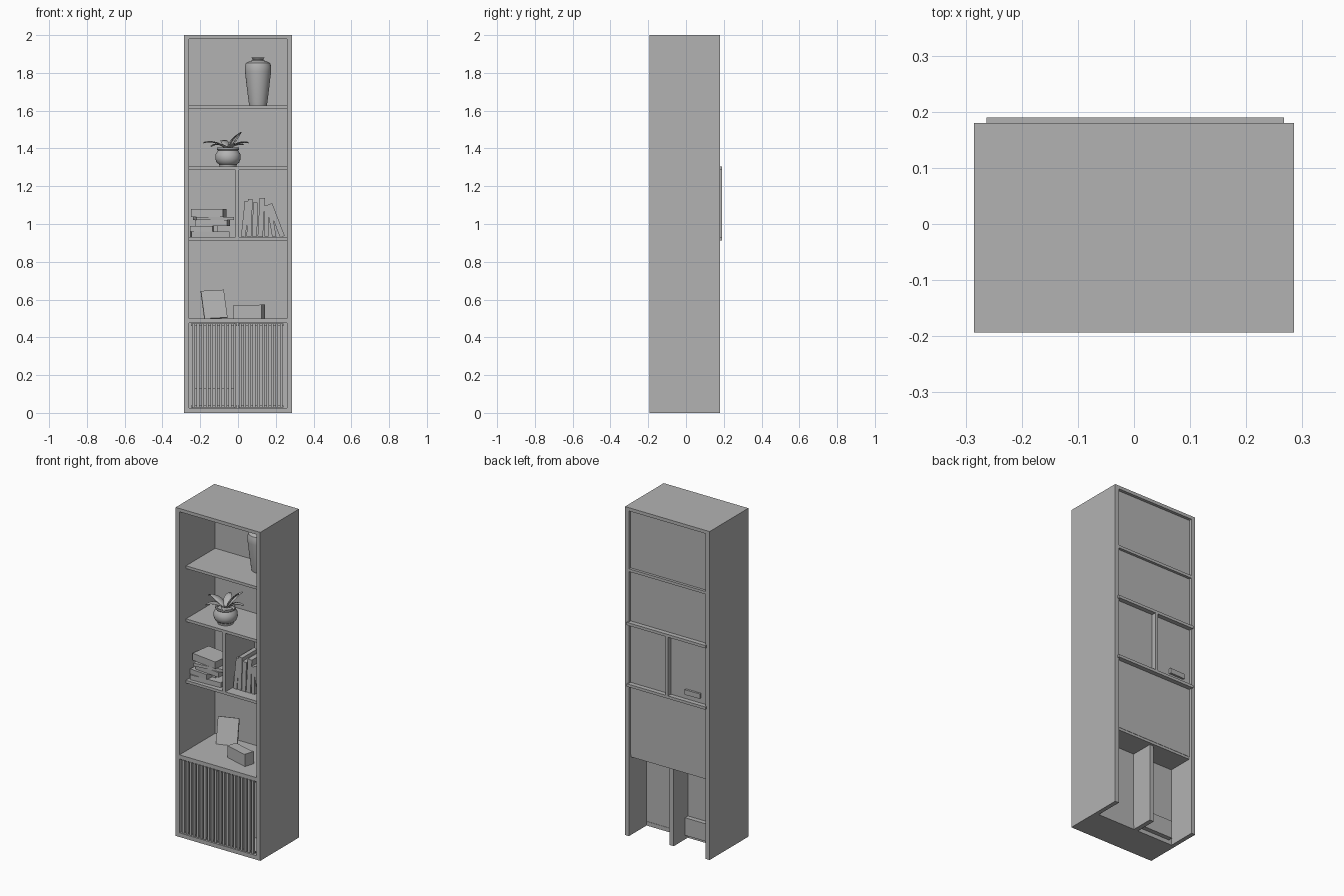
import bpy, bmesh
from math import sin, cos, pi, radians
from mathutils import Matrix, Vector

if "Cube" in bpy.data.objects:
    bpy.data.objects.remove(bpy.data.objects["Cube"])

grey = bpy.data.materials.new("matte grey")
grey.use_nodes = True
grey.diffuse_color = (0.45, 0.45, 0.45, 1)
grey.node_tree.nodes["Principled BSDF"].inputs["Base Color"].default_value = (0.45, 0.45, 0.45, 1)


def add_object(name, bm, smooth=False):
    bmesh.ops.recalc_face_normals(bm, faces=bm.faces)
    mesh = bpy.data.meshes.new(name)
    bm.to_mesh(mesh)
    bm.free()
    mesh.materials.append(grey)
    obj = bpy.data.objects.new(name, mesh)
    bpy.context.collection.objects.link(obj)
    if smooth:
        bpy.ops.object.select_all(action="DESELECT")
        obj.select_set(True)
        bpy.context.view_layer.objects.active = obj
        bpy.ops.object.shade_smooth_by_angle(angle=radians(40))
    return obj


def block(name, x, y, z):
    """Box from (low, high) pairs."""
    bm = bmesh.new()
    bmesh.ops.create_cube(bm, size=1)
    for v in bm.verts:
        v.co = [lo + (c + 0.5) * (hi - lo) for c, (lo, hi) in zip(v.co, (x, y, z))]
    return add_object(name, bm)


def standing(name, size, base, yaw=0, pitch=0, roll=0):
    """Box turned about the centre of its base."""
    half = [s / 2 for s in size[:2]]
    obj = block(name, (-half[0], half[0]), (-half[1], half[1]), (0, size[2]))
    turn = (Matrix.Rotation(radians(yaw), 4, "Z") @ Matrix.Rotation(radians(roll), 4, "Y")
            @ Matrix.Rotation(radians(pitch), 4, "X"))
    obj.data.transform(Matrix.Translation(base) @ turn)
    return obj


def lathe(name, profile, base):
    """Turn (radius, height) points round a vertical axis."""
    bm = bmesh.new()
    verts = [bm.verts.new((r, 0, z)) for r, z in profile]
    edges = [bm.edges.new(pair) for pair in zip(verts, verts[1:])]
    bmesh.ops.spin(bm, geom=verts + edges, cent=(0, 0, 0), axis=(0, 0, 1),
                   angle=2 * pi, steps=32, use_duplicate=False)
    bmesh.ops.remove_doubles(bm, verts=bm.verts, dist=0.0001)
    bmesh.ops.translate(bm, verts=bm.verts, vec=base)
    return add_object(name, bm, smooth=True)


def leaf(name, base, heading, length, rise, droop):
    """Arched, pointed blade."""
    bm = bmesh.new()
    out = Vector((cos(heading), sin(heading), 0))
    side = Vector((-sin(heading), cos(heading), 0))
    rows = []
    for i in range(9):
        t = i / 8
        mid = Vector(base) + out * length * t + Vector((0, 0, rise * t - droop * t * t))
        width = 0.004 + 0.02 * sin(pi * t ** 0.8) * (1 - 0.2 * t)
        rows.append([bm.verts.new(mid + side * width * s + Vector((0, 0, 0.005 * abs(s))))
                     for s in (-1, 0, 1)])
    for a, b in zip(rows, rows[1:]):
        for k in range(2):
            bm.faces.new((a[k], a[k + 1], b[k + 1], b[k]))
    obj = add_object(name, bm, smooth=True)
    solid = obj.modifiers.new("thickness", "SOLIDIFY")
    solid.thickness = 0.002


FRONT, BACK = -0.193, 0.18
INSIDE = (-0.259, 0.259)

# Carcass
for side, s in (("right", -1), ("left", 1)):
    block(side + "_side_panel", sorted((s * 0.259, s * 0.285)), (FRONT, BACK), (0, 2))
block("top_panel", INSIDE, (FRONT, BACK), (1.98, 2))
block("upper_back_panel", INSIDE, (0.15, 0.162), (0.49, 1.98))
block("cupboard_top", INSIDE, (FRONT, 0.16), (0.475, 0.5))
block("floor_panel", INSIDE, (FRONT, 0.01), (0, 0.025))
block("cupboard_back", INSIDE, (-0.004, 0.008), (0.003, 0.475))
block("cupboard_divider", (-0.019, 0.009), (-0.172, 0.145), (0, 0.475))

# Shelves and middle divider
for name, z, back in (("lower_shelf", 0.913, 0.19), ("middle_shelf", 1.287, 0.19),
                      ("upper_shelf", 1.61, 0.178)):
    block(name, (-0.263, 0.267), (-0.13, back), (z, z + 0.017))
block("shelf_divider", (-0.012, 0.006), (-0.13, 0.19), (0.928, 1.29))

# Slatted doors
for side, left, right in (("right", -0.248, -0.006), ("left", 0.0, 0.242)):
    count = 10
    pitch = (right - left) / count
    for i in range(count):
        x = left + pitch * (i + 0.5)
        block(f"{side}_door_slat_{i + 1}", (x - 0.007, x + 0.007), (-0.19, -0.174), (0.028, 0.472))
    for level, z in (("bottom", 0.028), ("top", 0.46)):
        block(f"{side}_door_{level}_rail", (left, right), (-0.18, -0.174), (z, z + 0.012))

# Storage box inside the cupboard
block("storage_box", (-0.24, -0.012), (-0.1, 0.037), (0.025, 0.132))

# Vase
lathe("vase", [(0, 0), (0.046, 0), (0.05, 0.02), (0.06, 0.1), (0.069, 0.18), (0.07, 0.205),
               (0.064, 0.225), (0.045, 0.235), (0.03, 0.239), (0.028, 0.245), (0.036, 0.255),
               (0.03, 0.255), (0.022, 0.243), (0.022, 0.22), (0, 0.2)], (0.106, 0.06, 1.627))

# Potted plant
pot = Vector((-0.053, -0.043, 1.304))
lathe("plant_pot", [(0, 0), (0.045, 0), (0.047, 0.012), (0.06, 0.022), (0.067, 0.042),
                    (0.066, 0.065), (0.056, 0.08), (0.053, 0.085), (0.058, 0.09), (0.058, 0.1),
                    (0.05, 0.1), (0.047, 0.085), (0, 0.083)], pot)
crown = pot + Vector((0, 0, 0.085))
for i, (angle, length, rise, droop) in enumerate((
        (172, 0.13, 0.12, 0.08), (8, 0.11, 0.11, 0.07), (45, 0.095, 0.13, 0.04),
        (215, 0.11, 0.1, 0.08), (300, 0.11, 0.09, 0.06), (110, 0.1, 0.12, 0.07),
        (335, 0.09, 0.08, 0.05), (20, 0.075, 0.14, 0.045))):
    leaf(f"leaf_{i + 1}", crown, radians(angle), length, rise, droop)

# Stack of lying books
z = 0.93
for i, (w, d, h, x, y, yaw) in enumerate((
        (0.2, 0.15, 0.03, -0.15, -0.03, 3), (0.1, 0.24, 0.03, -0.16, 0.055, 2),
        (0.17, 0.13, 0.03, -0.135, -0.03, -6), (0.2, 0.14, 0.018, -0.13, -0.03, 7),
        (0.17, 0.13, 0.042, -0.155, -0.03, -8))):
    standing(f"lying_book_{i + 1}", (w, d, h), (x, y, z), yaw)
    z += h
standing("lying_book_front", (0.12, 0.09, 0.03), (-0.19, -0.06, 0.96), -5)

# Row of upright books
for i, (x, w, h, lean) in enumerate((
        (0.028, 0.024, 0.19, 6), (0.058, 0.025, 0.2, 2), (0.087, 0.026, 0.18, 2),
        (0.118, 0.028, 0.205, 3), (0.151, 0.02, 0.165, 0), (0.192, 0.022, 0.165, -10),
        (0.235, 0.026, 0.185, -21))):
    standing(f"upright_book_{i + 1}", (w, 0.15, h), (x, 0.005, 0.933), 0, 0, lean)

# Leaning picture board and small box with end cap
standing("picture_board", (0.125, 0.01, 0.155), (-0.117, 0.06, 0.501), 14, -19, -3)
standing("small_box", (0.145, 0.06, 0.072), (0.055, -0.06, 0.5), -16)
standing("small_box_end", (0.012, 0.064, 0.075), (0.128, -0.081, 0.5), -16)
